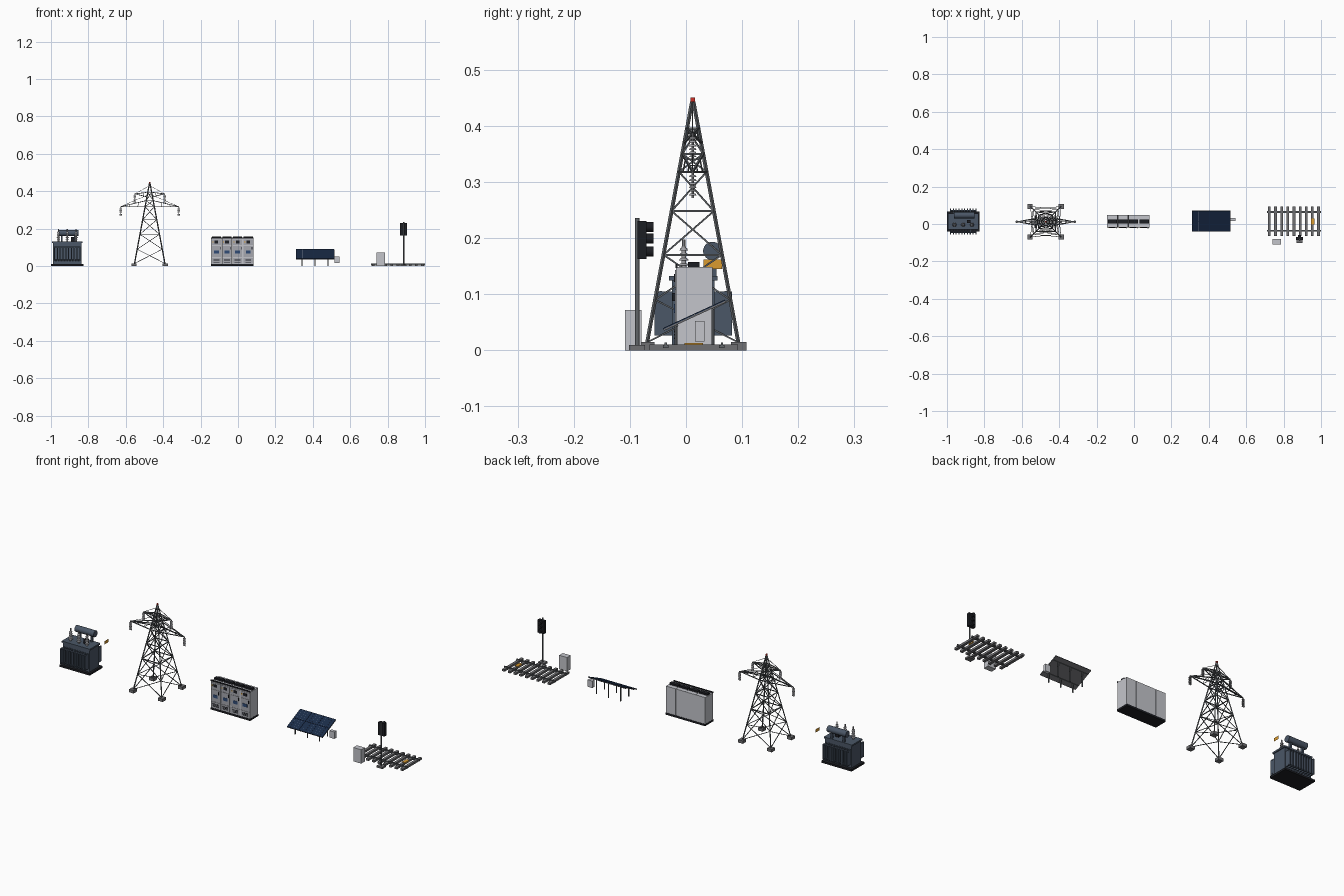
import bpy, bmesh, math
from mathutils import Vector, Matrix

if "Cube" in bpy.data.objects:
    bpy.data.objects.remove(bpy.data.objects["Cube"])

MATS = {}
COL = dict(steel=(.12, .13, .14), dark=(.012, .013, .017), slate=(.07, .095, .135), light=(.55, .56, .6),
           mid=(.16, .16, .17), orange=(.7, .33, .03), navy=(.01, .025, .065), red=(.6, .03, .02),
           porcelain=(.35, .35, .37), line=(.2, .24, .32), blue=(.03, .07, .18), door=(.38, .39, .43))

def mat(name):
    if name not in MATS:
        MATS[name] = bpy.data.materials.new(name)
        MATS[name].diffuse_color = (*COL[name], 1)
    return MATS[name]

class Part:
    """Collects primitives into one named mesh object."""
    def __init__(self, name, colour):
        self.name, self.colour, self.bm = name, colour, bmesh.new()

    def box(self, x0, x1, y0, y1, z0, z1, m=Matrix()):
        c = Matrix.Translation(((x0 + x1) / 2, (y0 + y1) / 2, (z0 + z1) / 2))
        s = Matrix.Diagonal((x1 - x0, y1 - y0, z1 - z0, 1))
        bmesh.ops.create_cube(self.bm, size=1, matrix=m @ c @ s)

    def rod(self, a, b, r, n=4, r2=None):
        a, b = Vector(a), Vector(b)
        q = (b - a).to_track_quat('Z', 'Y').to_matrix().to_4x4()
        spin = Matrix.Rotation(math.pi / n, 4, 'Z')
        bmesh.ops.create_cone(self.bm, cap_ends=True, segments=n, radius1=r, radius2=r if r2 is None else r2,
                              depth=(b - a).length, matrix=Matrix.Translation((a + b) / 2) @ q @ spin)

    def done(self, smooth=False):
        me = bpy.data.meshes.new(self.name)
        self.bm.to_mesh(me)
        self.bm.free()
        ob = bpy.data.objects.new(self.name, me)
        bpy.context.collection.objects.link(ob)
        me.materials.append(mat(self.colour))
        if smooth:
            bpy.ops.object.select_all(action='DESELECT')
            ob.select_set(True)
            bpy.context.view_layer.objects.active = ob
            bpy.ops.object.shade_smooth_by_angle(angle=math.radians(35))
        return ob

CY = .013   # shared centre line in y

# ---- transformer ----
TX = -.913
p = Part("transformer_plinth", "dark")
p.box(-1, -.826, CY - .052, CY + .054, 0, .01); p.done()
p = Part("transformer_tank", "slate")
p.box(TX - .076, TX + .076, CY - .038, CY + .038, .01, .124)
p.box(TX - .081, TX + .081, CY - .043, CY + .043, .124, .132); p.done()
p = Part("radiator_fins", "slate")
for s in (-1, 1):
    for i in range(10):
        x = TX - .068 + i * .0151
        y0, y1 = sorted((CY + s * .038, CY + s * .069))
        p.box(x - .003, x + .003, y0, y1, .026, .105)
    for z in (.032, .102):
        p.rod((TX - .072, CY + s * .058, z), (TX + .072, CY + s * .058, z), .004, 8)
p.done()
p = Part("conservator_tank", "slate")
p.rod((TX - .05, .047, .177), (TX + .06, .047, .177), .0165, 20)
for x in (TX - .03, TX + .04):
    p.box(x - .004, x + .004, .04, .054, .132, .165)
p.done(True)
p = Part("bushings", "porcelain")
for x in (TX - .047, TX, TX + .047):
    p.rod((x, -.004, .132), (x, -.004, .185), .005, 12, .004)
    for k in range(5):
        p.rod((x, -.004, .142 + k * .009), (x, -.004, .146 + k * .009), .011 - k * .0008, 12, .006)
    p.rod((x, -.004, .185), (x, -.004, .197), .003, 8)
p.done(True)
p = Part("tank_gauges", "dark")
p.box(TX + .02, TX + .04, .005, .022, .132, .155); p.done()
p = Part("warning_plate", "orange")
p.bm.faces.new([p.bm.verts.new((-.79, y, z)) for y, z in
                ((.031, .145), (.064, .145), (.064, .162), (.031, .162))]); p.done()

# ---- lattice tower ----
WX, WY = -.472, .012
SIGNS = ((-1, -1), (1, -1), (1, 1), (-1, 1))
def leg(i, z):
    h = .082 * (.45 - z) / .44
    sx, sy = SIGNS[i % 4]
    return Vector((WX + sx * h, WY + sy * h, z))

p = Part("tower_footings", "mid")
for sx, sy in SIGNS:
    x, y = WX + sx * .083, WY + sy * .082
    p.box(x - .0135, x + .0135, y - .0135, y + .0135, 0, .015)
p.done()
p = Part("tower_legs", "steel")
for i in range(4):
    p.rod(leg(i, .012), leg(i, .443), .0034)
p.done()
p = Part("tower_bracing", "steel")
levels = (.014, .09, .17, .248, .318, .35, .395)
for i in range(4):
    for a, b in zip(levels, levels[1:]):
        if a < .39:
            p.rod(leg(i, a), leg(i + 1, b), .002)
            p.rod(leg(i + 1, a), leg(i, b), .002)
        if b != .09:
            p.rod(leg(i, b), leg(i + 1, b), .0025)
p.done()
# arms: two chords from the leg corners, lower chords, and a stay to the mast centre
p = Part("tower_cross_arms", "steel")
ins = Part("insulator_strings", "porcelain")
for s in (-1, 1):
    pair = (1, 2) if s > 0 else (0, 3)
    for reach, top, low, tz, stay in ((.155, .35, .318, .318, .385), (.08, .395, .37, .386, .43)):
        tip = Vector((WX + s * reach, WY, tz))
        for z in (top, low):
            for i in pair:
                p.rod(leg(i, z), tip, .0025)
        p.rod((WX, WY, stay), tip, .0013)
        for f in (.3, .65):
            q = [leg(i, z).lerp(tip, f) for z in (top, low) for i in pair]
            for a, b in ((0, 1), (2, 3), (0, 2), (1, 3)):
                p.rod(q[a], q[b], .0013)
        # hanging insulator with discs
        ins.rod(tip, tip - Vector((0, 0, .047)), .002, 8)
        for k in range(6):
            c = tip - Vector((0, 0, .006 + k * .0065))
            ins.rod(c, c - Vector((0, 0, .0035)), .005, 10, .0072)
        ins.rod(tip - Vector((.006, 0, .045)), tip - Vector((-.006, 0, .045)), .0022, 6)
p.done(); ins.done()
p = Part("beacon", "red")
p.box(WX - .004, WX + .004, WY - .004, WY + .004, .442, .45); p.done()

# ---- switchgear cabinets ----
GX, BW = -.144, .0568
YF, YB = -.018, .047
p = Part("switchgear_plinth", "dark")
p.box(GX, GX + 4 * BW, YF - .002, YB + .002, 0, .01); p.done()
body, doors = Part("switchgear_body", "light"), Part("switchgear_doors", "door")
trim, screen = Part("switchgear_trim", "dark"), Part("switchgear_screens", "blue")
grey, tag = Part("switchgear_lower_panels", "door"), Part("switchgear_tags", "orange")
for i in range(4):
    a, b = GX + i * BW + .0008, GX + (i + 1) * BW - .0008
    c = (a + b) / 2
    body.box(a, b, YF, YB, .01, .148)
    doors.box(a + .003, b - .003, YF - .002, YF, .112, .143)
    doors.box(a + .003, b - .003, YF - .002, YF, .048, .108)
    grey.box(a + .003, b - .003, YF - .002, YF, .014, .044)
    screen.box(c - .013, c + .013, YF - .0035, YF - .001, .066, .082)
    trim.box(c - .01, c + .01, YF - .0035, YF - .001, .122, .136)
    trim.box(b - .009, b - .006, YF - .006, YF - .001, .088, .102)
    for k in range(3):
        trim.box(c - .016, c + .016, YF - .003, YF - .001, .02 + k * .006, .023 + k * .006)
    tag.box(a + .006, a + .012, YF - .003, YF - .001, .126, .132)
    trim.box(a + .003, b - .003, .004, .024, .148, .157)
trim.box(GX, GX + 4 * BW, YF - .001, YF + .003, .147, .154)
for q in (body, doors, trim, screen, grey, tag):
    q.done()

# ---- solar array ----
tilt = math.atan2(.052, .113)
M = Matrix.Translation((.412, .015, .063)) @ Matrix.Rotation(tilt, 4, 'X')
p = Part("solar_backing", "mid")
p.box(-.103, .103, -.061, .061, -.003, 0, M); p.done()
p, g = Part("solar_panels", "navy"), Part("solar_cell_lines", "line")
for i in range(3):
    for j in range(2):
        x, y = -.103 + i * .0687, -.061 + j * .061
        p.box(x + .0005, x + .0682, y + .0005, y + .0605, 0, .002, M)
        for k in range(1, 4):
            g.box(x + k * .0172 - .0002, x + k * .0172 + .0002, y + .002, y + .059, .0018, .0022, M)
p.done(); g.done()
p = Part("solar_posts", "steel")
for x in (.342, .412, .482):
    for y in (-.018, .048):
        p.rod((x, y, 0), (x, y, .06 + (y - .015) * math.tan(tilt)), .0028, 6)
for y in (-.036, .036):
    p.box(-.1, .1, y - .002, y + .002, -.006, -.003, M)
p.done()
p = Part("inverter_box", "light")
p.box(.516, .543, .016, .033, .016, .052); p.done()

# ---- railway track and signal ----
p = Part("sleepers", "mid")
for i in range(9):
    x = .724 + i * .0328
    p.box(x - .007, x + .007, -.065, .093, 0, .0105)
p.done()
p = Part("rails", "steel")
for y in (-.036, .064):
    p.box(.71, 1, y - .005, y + .005, .004, .0095)
    p.box(.71, 1, y - .002, y + .002, .0095, .014)
p.done()
p = Part("track_beacon", "orange")
p.box(.946, .964, -.003, .03, .008, .013); p.done()
p = Part("signal_base", "mid")
p.box(.868, .902, -.102, -.073, 0, .009); p.done()
p = Part("signal_pole", "steel")
p.rod((.885, -.087, .009), (.885, -.087, .236), .004, 12); p.done(True)
p = Part("signal_head", "dark")
p.box(.867, .903, -.086, -.07, .163, .23); p.done()
p = Part("signal_visors", "dark")
for z in (.22, .199, .176):
    p.rod((.885, -.07, z), (.885, -.058, z), .009, 16)
p.done(True)
p = Part("trackside_cabinet", "light")
p.box(.74, .785, -.109, -.079, 0, .072); p.done()

for m in bpy.data.materials:
    if m.users and not m.is_grease_pencil:
        m.use_nodes = True
        m.node_tree.nodes["Principled BSDF"].inputs["Base Color"].default_value = m.diffuse_color
